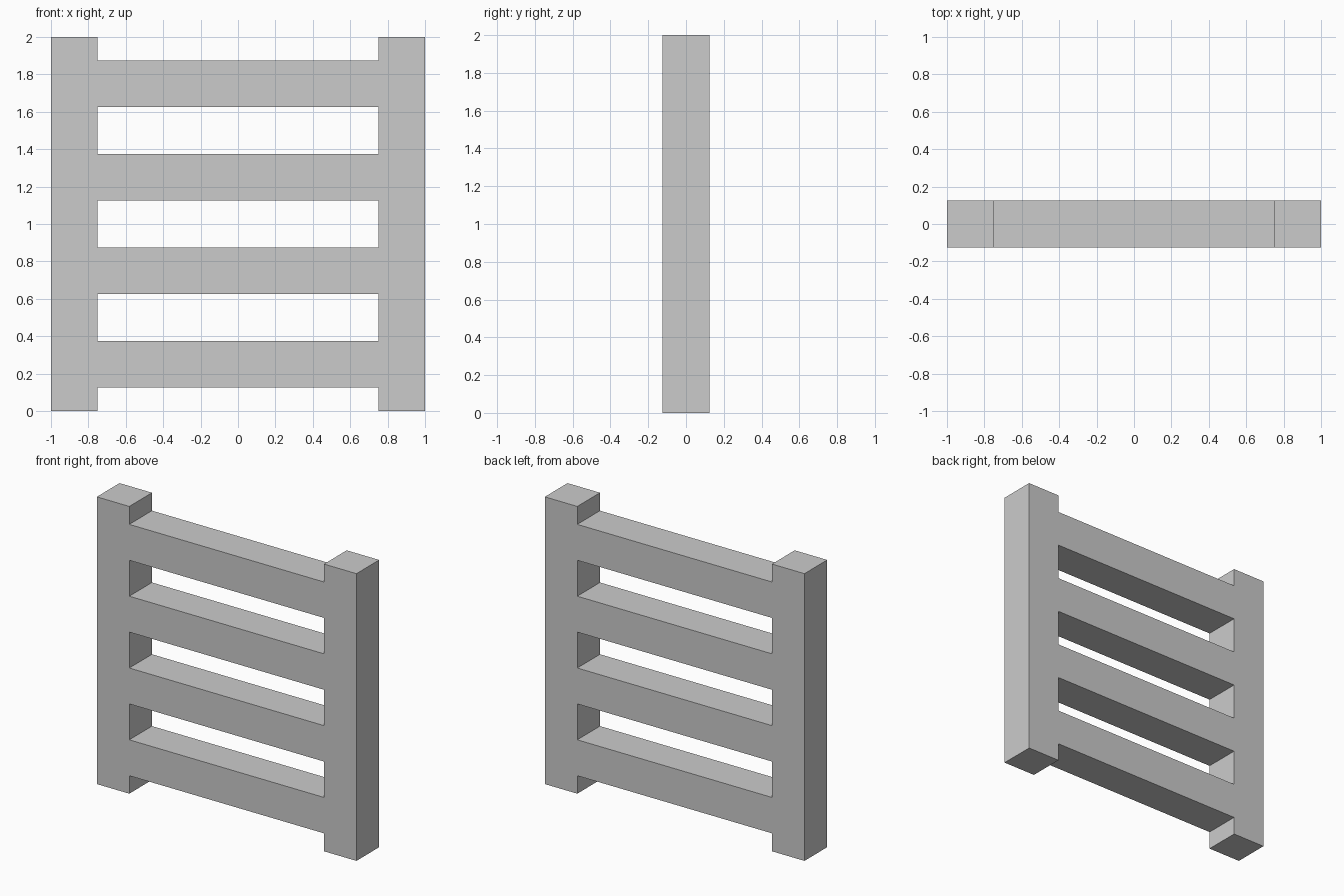
import bpy
import bmesh

if "Cube" in bpy.data.objects:
    bpy.data.objects.remove(bpy.data.objects["Cube"])

POST_X = ((-1.0, -0.75), (0.75, 1.0))
RUNG_CENTRES = (0.25, 0.75, 1.25, 1.75)
THICK = 0.25

bm = bmesh.new()


def panel(x0, x1, z0, z1):
    """Flat rectangle in the y = 0 plane, facing the front."""
    corners = ((x0, z0), (x1, z0), (x1, z1), (x0, z1))
    bm.faces.new([bm.verts.new((x, 0, z)) for x, z in corners])


# Posts, split at the rung heights so the rungs join seamlessly
levels = [0.0]
for c in RUNG_CENTRES:
    levels += [c - THICK / 2, c + THICK / 2]
levels.append(2.0)
for x0, x1 in POST_X:
    for z0, z1 in zip(levels, levels[1:]):
        panel(x0, x1, z0, z1)

# Rungs between the posts
for c in RUNG_CENTRES:
    panel(-0.75, 0.75, c - THICK / 2, c + THICK / 2)

bmesh.ops.remove_doubles(bm, verts=bm.verts[:], dist=0.0001)
mesh = bpy.data.meshes.new("ladder_frame")
bm.to_mesh(mesh)
bm.free()

# Give the flat frame its depth
frame = bpy.data.objects.new("ladder_frame", mesh)
bpy.context.collection.objects.link(frame)
solid = frame.modifiers.new("depth", 'SOLIDIFY')
solid.thickness = THICK
solid.offset = 0
